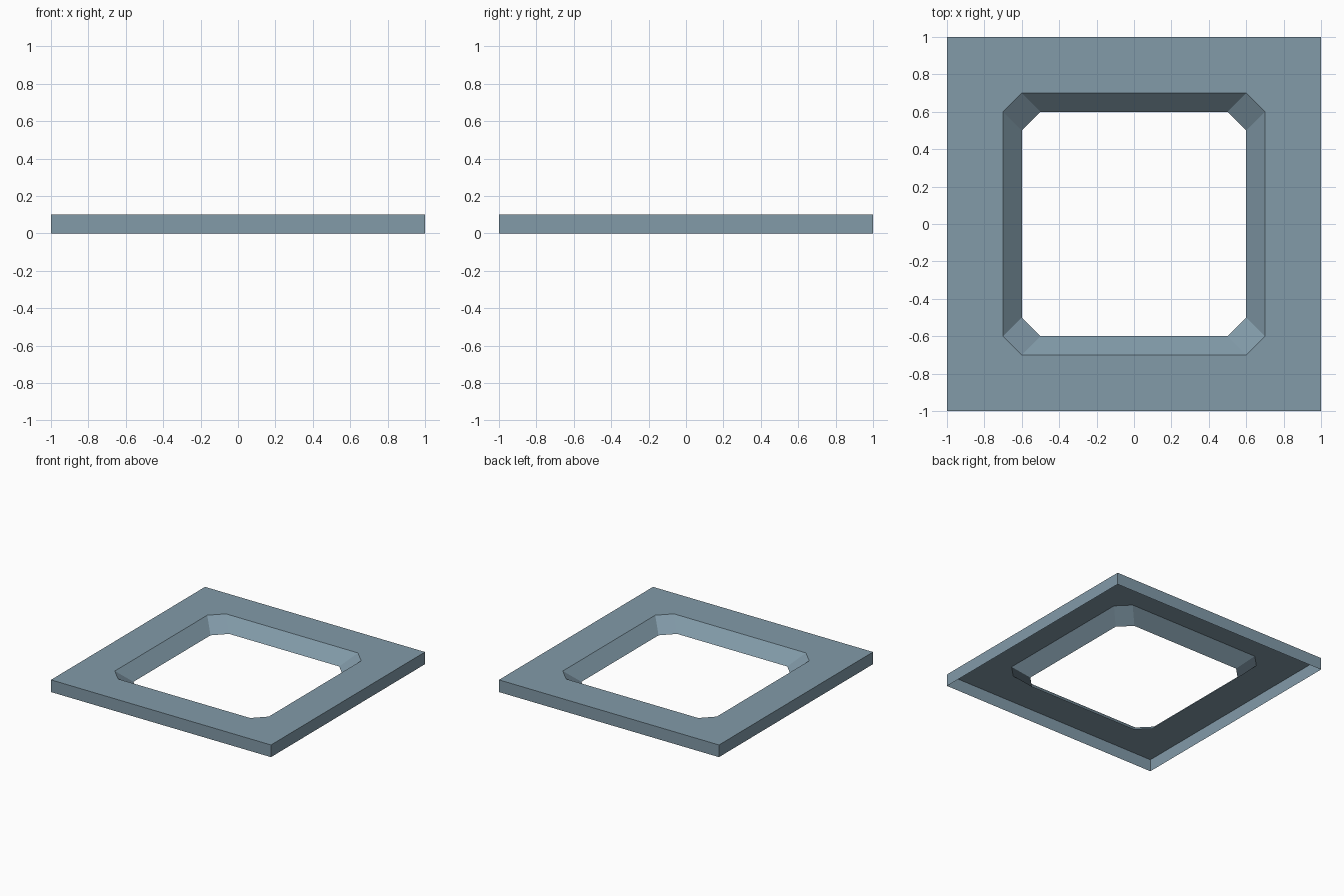
import bpy, bmesh

if "Cube" in bpy.data.objects:
    bpy.data.objects.remove(bpy.data.objects["Cube"])

mat = bpy.data.materials.new("blue_grey")
mat.diffuse_color = (0.223, 0.325, 0.395, 1)
mat.use_nodes = True
mat.node_tree.nodes["Principled BSDF"].inputs["Base Color"].default_value = mat.diffuse_color

H = 0.1


def square(r, z):
    return [(x * r, y * r, z) for x, y in ((1, 1), (-1, 1), (-1, -1), (1, -1))]


def octagon(r, c, z):
    # two points per chamfered corner, anticlockwise, same corner order as square
    s = r - c
    pts = []
    x, y = 1, 1
    for i in range(4):
        a, b = (r * x, s * y, z), (s * x, r * y, z)
        pts += [a, b] if i % 2 == 0 else [b, a]
        x, y = -y, x
    return pts


bm = bmesh.new()


def ring(pts):
    return [bm.verts.new(p) for p in pts]


base, rim = ring(square(1, 0)), ring(square(1, H))
hole_top, hole_low = ring(octagon(0.7, 0.1, H)), ring(octagon(0.6, 0.1, 0))

for i in range(4):
    j = (i + 1) % 4
    # outer wall, open underneath
    bm.faces.new((base[i], base[j], rim[j], rim[i]))
    # flat top: one strip per side and one triangle per corner
    bm.faces.new((rim[i], rim[j], hole_top[2 * j], hole_top[2 * i + 1]))
    bm.faces.new((rim[i], hole_top[2 * i + 1], hole_top[2 * i]))

# sloped wall of the opening
for i in range(8):
    j = (i + 1) % 8
    bm.faces.new((hole_top[i], hole_top[j], hole_low[j], hole_low[i]))

me = bpy.data.meshes.new("frame_panel")
bm.to_mesh(me)
bm.free()
me.materials.append(mat)
bpy.context.collection.objects.link(bpy.data.objects.new("frame_panel", me))
